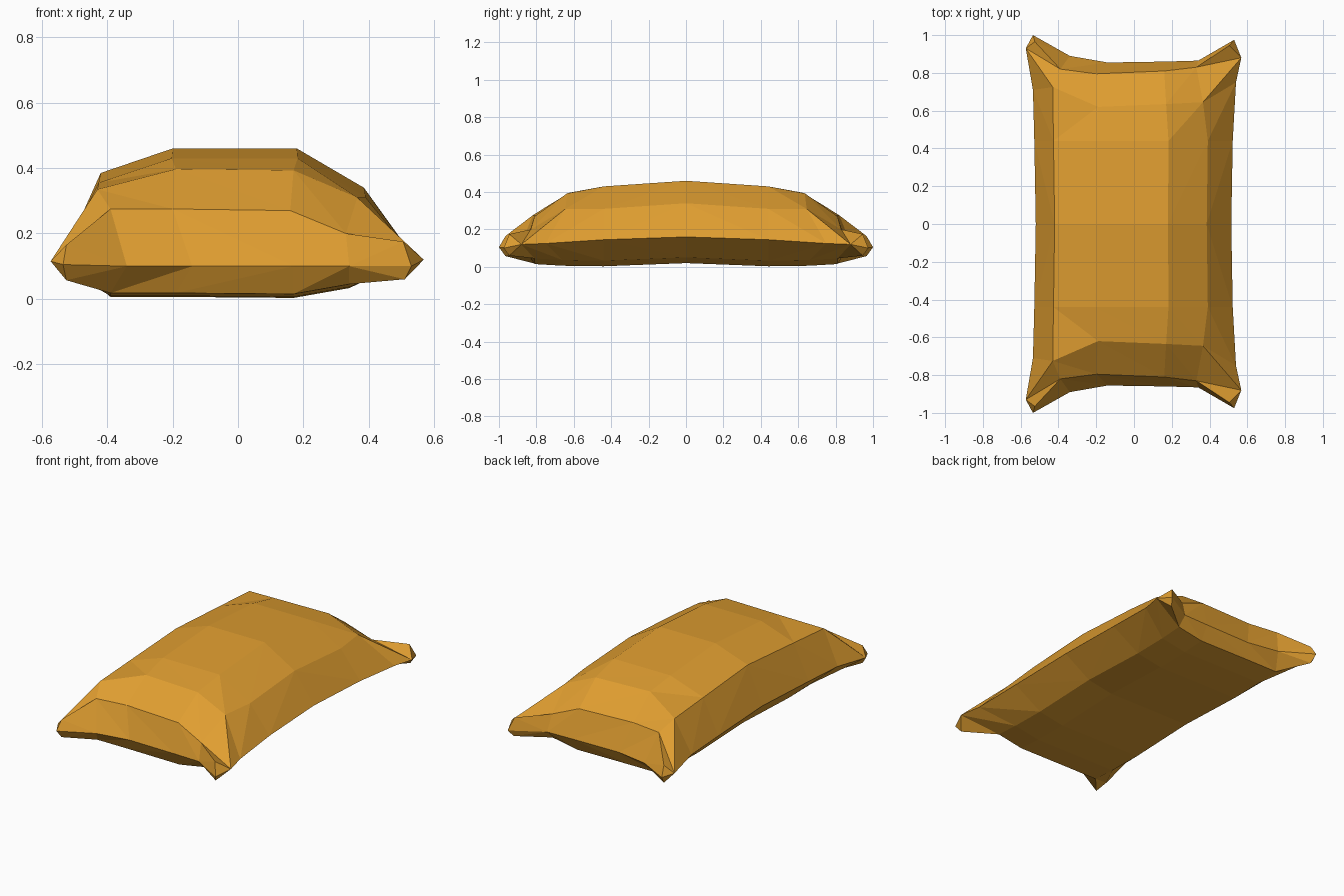
import bpy
import bmesh

cube = bpy.data.objects.get("Cube")
if cube:
    bpy.data.objects.remove(cube, do_unlink=True)

# Ochre cloth
cloth = bpy.data.materials.new("ochre_cloth")
cloth.use_nodes = True
colour = (0.74, 0.34, 0.03, 1)
cloth.diffuse_color = colour
cloth.node_tree.nodes["Principled BSDF"].inputs["Base Color"].default_value = colour

# Upper cross-sections from the middle to the front bend, left to right in x
middle = [(-.52, 0, .16), (-.42, 0, .385), (-.2, 0, .46),
          (.18, 0, .46), (.385, 0, .34), (.515, 0, .16)]
quarter = [(x * 1.015, -.44, z - .015 if abs(x) > .5 else z - .03) for x, y, z in middle]
shoulder = [(-.535, -.71, .135), (-.43, -.725, .335), (-.19, -.62, .397),
            (.17, -.635, .393), (.365, -.645, .31), (.54, -.75, .125)]
bend = [(-.573, -.93, .115), (-.39, -.82, .275), (-.2, -.795, .275),
        (.16, -.81, .27), (.33, -.83, .2), (.568, -.88, .12)]
# Horizontal seam across the front end, with pulled-out corners
seam = [(-.535, -1, .105), (-.34, -.89, .1), (-.14, -.855, .1),
        (.17, -.86, .1), (.34, -.865, .1), (.53, -.975, .1)]
top = [middle, quarter, shoulder, bend, seam]

# Underside shares the side rims and end seam
bottom_x = (-.39, -.19, .17, .34)
bottom_rows = [(0, .02), (-.44, .003), (-.66, .006), (-.81, .015)]
lift = (.003, .003, 0, .03)
bottom = []
for rim, (y, z) in zip(top, bottom_rows):
    inner = [(x, y, z + up) for x, up in zip(bottom_x, lift)]
    bottom.append([rim[0]] + inner + [rim[-1]])
bottom.append(seam)

# Raised and lowered points that give each corner its thickness
ear_top = {0: (-.525, -.965, .165), 4: (.505, -.945, .175)}
ear_bottom = {0: (-.525, -.965, .057), 4: (.51, -.945, .06)}

bm = bmesh.new()


def add_skin(rows, ears):
    grid = [[bm.verts.new(p) for p in row] for row in rows]
    for i in range(len(grid) - 1):
        for j in range(len(grid[i]) - 1):
            a, b = grid[i][j], grid[i][j + 1]
            c, d = grid[i + 1][j + 1], grid[i + 1][j]
            if i == len(grid) - 2 and j in ears:
                peak = bm.verts.new(ears[j])
                for p, q in ((a, b), (b, c), (c, d), (d, a)):
                    bm.faces.new((p, q, peak))
            elif j == 0:
                bm.faces.new((a, b, d))
                bm.faces.new((b, c, d))
            else:
                bm.faces.new((a, b, c))
                bm.faces.new((a, c, d))


add_skin(top, ear_top)
add_skin(bottom, ear_bottom)

# Mirror the front half to the back and close the skin
bmesh.ops.remove_doubles(bm, verts=bm.verts[:], dist=0.0005)
bmesh.ops.mirror(bm, geom=bm.verts[:] + bm.edges[:] + bm.faces[:],
                 axis='Y', merge_dist=0.001)
bmesh.ops.remove_doubles(bm, verts=bm.verts[:], dist=0.0005)
bmesh.ops.recalc_face_normals(bm, faces=bm.faces[:])

mesh = bpy.data.meshes.new("sandbag")
bm.to_mesh(mesh)
bm.free()
mesh.materials.append(cloth)
sandbag = bpy.data.objects.new("sandbag", mesh)
bpy.context.collection.objects.link(sandbag)
